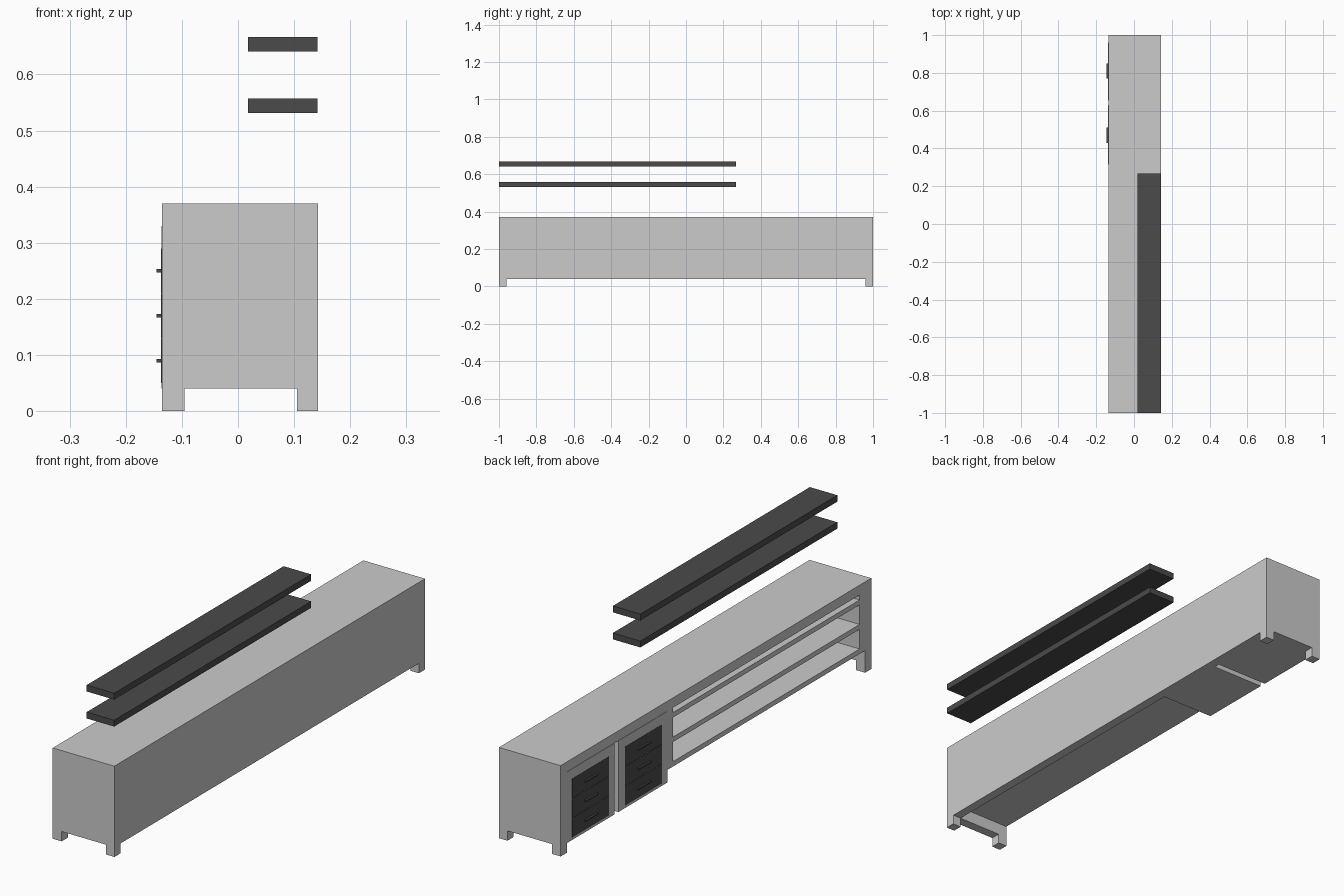
import bpy, bmesh

if "Cube" in bpy.data.objects:
    bpy.data.objects.remove(bpy.data.objects["Cube"])

def material(name, v):
    m = bpy.data.materials.new(name)
    m.diffuse_color = (v, v, v, 1)
    m.use_nodes = True
    m.node_tree.nodes["Principled BSDF"].inputs["Base Color"].default_value = m.diffuse_color
    return m

BODY = material("body_grey", 0.56)
DARK = material("dark_finish", 0.07)

def finish(name, bm, mat):
    bmesh.ops.recalc_face_normals(bm, faces=bm.faces)
    me = bpy.data.meshes.new(name)
    bm.to_mesh(me)
    bm.free()
    if mat:
        me.materials.append(mat)
    ob = bpy.data.objects.new(name, me)
    bpy.context.collection.objects.link(ob)
    return ob

def box(name, x, y, z, mat=None):
    """Box from (min, max) ranges."""
    bm = bmesh.new()
    bmesh.ops.create_cube(bm, size=1)
    for v in bm.verts:
        v.co = [(a + b) / 2 + c * (b - a) for (a, b), c in zip((x, y, z), v.co)]
    return finish(name, bm, mat)

XF, XB, TOP, T, GAP = -0.135, 0.143, 0.37, 0.04, 0.04   # front, back, height, panel, floor gap

# End panels with the leg cut-out
def end_panel(name, y0, y1):
    profile = [(XF, 0), (XF + T, 0), (XF + T, GAP), (XB - 0.038, GAP),
               (XB - 0.038, 0), (XB, 0), (XB, TOP - T), (XF, TOP - T)]
    bm = bmesh.new()
    face = bm.faces.new([bm.verts.new((x, y0, z)) for x, z in profile])
    ext = bmesh.ops.extrude_face_region(bm, geom=[face])["geom"]
    bmesh.ops.translate(bm, vec=(0, y1 - y0, 0),
                        verts=[g for g in ext if isinstance(g, bmesh.types.BMVert)])
    finish(name, bm, BODY)

end_panel("end_panel_near", -1, -1 + T)
end_panel("end_panel_far", 1 - T, 1)

# Top and back panel
box("top_panel", (XF, XB), (-1, 1), (TOP - T, TOP), BODY)
box("back_panel", (XB - 0.038, XB), (-1 + T, 1 - T), (GAP, TOP - T), BODY)

# Drawer cabinets, each with three drawers and handles
for i, (y0, y1) in enumerate([(0.655, 0.96), (0.315, 0.63)], 1):
    box(f"drawer_cabinet_{i}", (-0.1365, 0.105), (y0, y1), (GAP, TOP - T))
    yc = (0.81, 0.47)[i - 1]
    for j, zc in enumerate((0.09, 0.17, 0.25), 1):
        box(f"drawer_front_{i}_{j}", (-0.1375, -0.12), (yc - 0.118, yc + 0.118),
            (zc - 0.0395, zc + 0.0395), DARK)
        box(f"drawer_handle_{i}_{j}", (-0.145, -0.137), (yc - 0.04, yc + 0.04),
            (zc - 0.003, zc + 0.003), DARK)

# Open shelving
for name, y in (("near", (-0.96, -0.925)), ("far", (0.275, 0.315))):
    box(f"shelving_side_{name}", (XF, 0.105), y, (0.09, TOP - T))
for k, z in enumerate((0.09, 0.19, 0.29), 1):
    box(f"shelf_board_{k}", (XF, 0.105), (-0.925, 0.275), (z, z + 0.02))

# Floating wall shelves
for k, z in enumerate(((0.531, 0.557), (0.641, 0.667)), 1):
    box(f"wall_shelf_{k}", (0.018, 0.142), (-1, 0.268), z, DARK)
